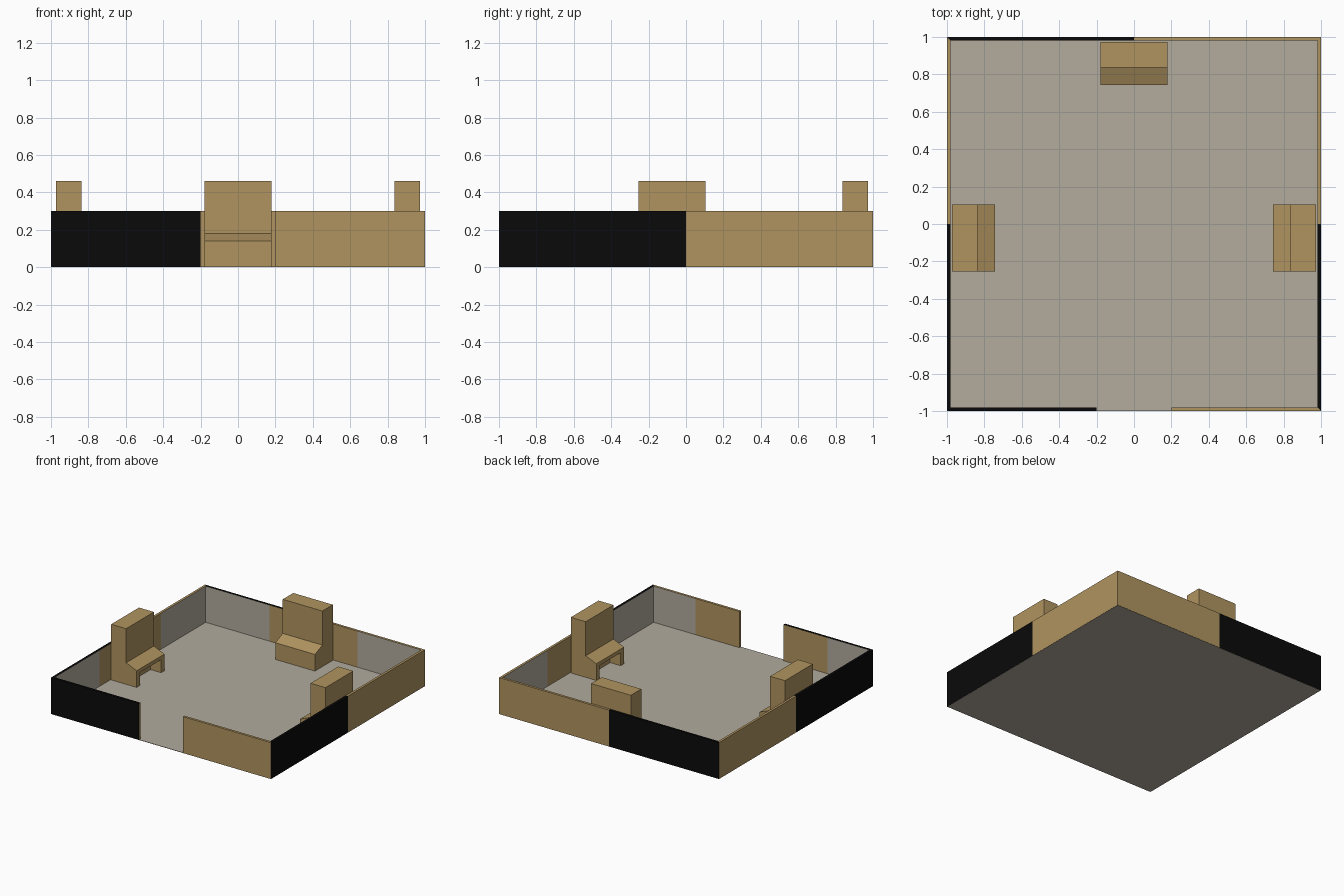
import bpy, bmesh, math
from mathutils import Matrix

if "Cube" in bpy.data.objects:
    bpy.data.objects.remove(bpy.data.objects["Cube"])


def material(name, rgb):
    m = bpy.data.materials.new(name)
    m.diffuse_color = (*rgb, 1)
    m.use_nodes = True
    m.node_tree.nodes["Principled BSDF"].inputs["Base Color"].default_value = m.diffuse_color
    return m


WOOD = material("tan_wood", (0.434, 0.296, 0.117))
PLASTER = material("warm_grey", (0.445, 0.407, 0.337))
BLACK = material("black", (0.003, 0.003, 0.003))


def finish(name, bm, mats):
    bmesh.ops.recalc_face_normals(bm, faces=bm.faces)
    me = bpy.data.meshes.new(name)
    bm.to_mesh(me)
    bm.free()
    for m in mats:
        me.materials.append(m)
    ob = bpy.data.objects.new(name, me)
    bpy.context.collection.objects.link(ob)
    return ob


def box(name, lo, hi, mat, matrix=Matrix()):
    bm = bmesh.new()
    bmesh.ops.create_cube(bm, size=1)
    for v in bm.verts:
        v.co = [lo[i] + (v.co[i] + 0.5) * (hi[i] - lo[i]) for i in range(3)]
    bm.transform(matrix)
    return finish(name, bm, [mat])


def turn(quarter):
    return Matrix.Rotation(quarter * math.pi / 2, 4, 'Z')


# floor
box("floor", (-0.999, -0.999, 0), (0.999, 0.999, 0.003), PLASTER)

T, H, BASE = 0.02, 0.30, 0.001


# wall run along the front edge, turned into place, with mitred corners
def wall(name, stops, quarter, dark_side, panel):
    bm = bmesh.new()
    rings = []
    for s in stops:
        inner = max(-1 + T, min(1 - T, s))
        rings.append([bm.verts.new(p) for p in (
            (s, -1, BASE), (s, -1, H), (inner, -1 + T, H), (inner, -1 + T, BASE))])
    for i in range(len(stops) - 1):
        a, b = rings[i], rings[i + 1]
        mid = (stops[i] + stops[i + 1]) / 2
        for k in range(4):
            n = (k + 1) % 4
            f = bm.faces.new((a[k], b[k], b[n], a[n]))
            if k == 2:      # inner face: grey near the corners
                f.material_index = 1 if abs(mid) > panel else 0
            else:           # outer, top and underside: black on one half
                f.material_index = 2 if mid * dark_side > 0 else 0
    bm.faces.new(rings[0])
    bm.faces.new(rings[-1])
    bm.transform(turn(quarter))
    finish(name, bm, [WOOD, PLASTER, BLACK])


wall("front_wall_left", [-1, -0.6, -0.2], 0, -1, 0.6)
wall("front_wall_right", [0.2, 0.6, 1], 0, -1, 0.6)
full = [-1, -0.4, 0, 0.4, 1]
wall("right_wall", full, 1, -1, 0.4)
wall("back_wall", full, 2, 1, 0.4)
wall("left_wall", full, 3, 1, 0.4)


# high-backed bench: side profile extruded across, leg opening cut out
def bench(name, quarter, shift):
    m = turn(quarter) @ Matrix.Translation((shift, 0, 0))
    profile = [(-0.974, 0.003), (-0.974, 0.46), (-0.838, 0.46),
               (-0.838, 0.18), (-0.742, 0.14), (-0.742, 0.003)]
    bm = bmesh.new()
    face = bm.faces.new([bm.verts.new((-0.18, y, z)) for y, z in profile])
    ext = bmesh.ops.extrude_face_region(bm, geom=[face])["geom"]
    bmesh.ops.translate(bm, vec=(0.36, 0, 0),
                        verts=[v for v in ext if isinstance(v, bmesh.types.BMVert)])
    bm.transform(m)
    ob = finish(name, bm, [WOOD])
    cutter = box(name + "_cutter", (-0.137, -0.838, -0.05), (0.137, -0.7, 0.11), WOOD, m)
    cutter.hide_render = True
    cutter.hide_viewport = True
    mod = ob.modifiers.new("leg_opening", 'BOOLEAN')
    mod.operation = 'DIFFERENCE'
    mod.solver = 'EXACT'
    mod.object = cutter


bench("right_bench", 1, -0.075)
bench("back_bench", 2, 0)
bench("left_bench", 3, 0.075)
